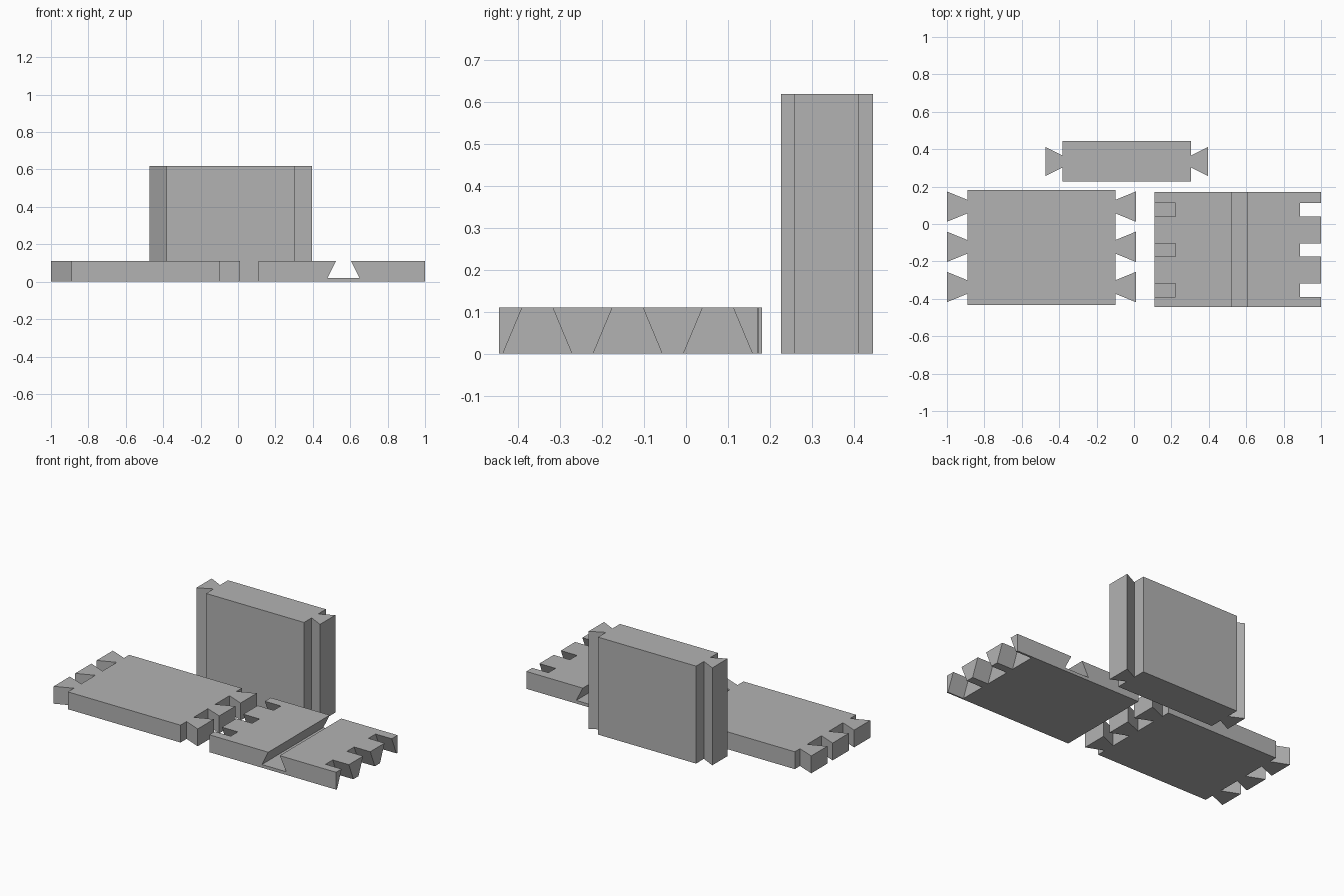
import bpy
import bmesh

cube = bpy.data.objects.get("Cube")
if cube:
    bpy.data.objects.remove(cube, do_unlink=True)

wood = bpy.data.materials.new("plain_grey")
wood.use_nodes = True
GREY = (0.45, 0.45, 0.45, 1)
wood.diffuse_color = GREY
wood.node_tree.nodes["Principled BSDF"].inputs["Base Color"].default_value = GREY

THICK = 0.11       # board thickness, also the tail length
FLOOR = 0.02       # material left under blind cuts
NARROW, WIDE = 0.036, 0.082


def prism(name, outline, axis, lo, hi):
    """Extrude a 2D outline along an axis from lo to hi."""
    place = {"x": lambda a, b, t: (t, a, b),
             "y": lambda a, b, t: (a, t, b),
             "z": lambda a, b, t: (a, b, t)}[axis]
    bm = bmesh.new()
    face = bm.faces.new([bm.verts.new(place(a, b, lo)) for a, b in outline])
    moved = bmesh.ops.extrude_face_region(bm, geom=[face])["geom"]
    bmesh.ops.translate(bm, vec=place(0, 0, hi - lo),
                        verts=[v for v in moved if isinstance(v, bmesh.types.BMVert)])
    bmesh.ops.recalc_face_normals(bm, faces=bm.faces)
    mesh = bpy.data.meshes.new(name)
    bm.to_mesh(mesh)
    bm.free()
    mesh.materials.append(wood)
    obj = bpy.data.objects.new(name, mesh)
    bpy.context.collection.objects.link(obj)
    return obj


def rectangle(a0, a1, b0, b1):
    return [(a0, b0), (a1, b0), (a1, b1), (a0, b1)]


def tailed_outline(x0, x1, y0, y1, centres, length, narrow, wide):
    """Board plan with a row of flared tails on both ends."""
    right, left = [], []
    for c in sorted(centres):
        right += [(x1, c - narrow), (x1 + length, c - wide),
                  (x1 + length, c + wide), (x1, c + narrow)]
        left += [(x0, c - narrow), (x0 - length, c - wide),
                 (x0 - length, c + wide), (x0, c + narrow)]
    return [(x0, y0), (x1, y0)] + right + [(x1, y1), (x0, y1)] + left[::-1]


def flare(centre, bottom):
    """Cutter section, narrow at the board top and widening downwards."""
    def half(z):
        return NARROW + (WIDE - NARROW) * (THICK - z) / THICK
    top = THICK + 0.02
    return [(centre - half(bottom), bottom), (centre + half(bottom), bottom),
            (centre + half(top), top), (centre - half(top), top)]


def cut(board, cutter):
    mod = board.modifiers.new("cut", "BOOLEAN")
    mod.operation = "DIFFERENCE"
    mod.solver = "EXACT"
    mod.object = cutter
    bpy.context.view_layer.objects.active = board
    bpy.ops.object.modifier_apply(modifier=mod.name)
    bpy.data.objects.remove(cutter, do_unlink=True)


# Flat board with three tails on each end
tails = [0.093 - 0.215 * i for i in range(3)]
prism("tail_board",
      tailed_outline(-0.89, -0.10, -0.433, 0.181, tails, THICK, NARROW, 0.081),
      "z", 0, THICK)

# Flat board with blind sockets, open sockets and a cross groove
pin_board = prism("pin_board", rectangle(0.11, 1.0, -0.445, 0.171), "z", 0, THICK)
for centre in [0.076 - 0.215 * i for i in range(3)]:
    cut(pin_board, prism("blind_socket", flare(centre, FLOOR), "x", 0.05, 0.222))
    cut(pin_board, prism("open_socket", flare(centre, -0.02), "x", 0.887, 1.05))
groove = [(0.479, FLOOR), (0.65, FLOOR), (0.594, 0.13), (0.534, 0.13)]
cut(pin_board, prism("groove", groove, "y", -0.6, 0.4))

# Upright board with one long tail on each side
prism("upright_board",
      tailed_outline(-0.382, 0.305, 0.226, 0.445, [0.334], 0.09, 0.032, 0.077),
      "z", 0, 0.618)
